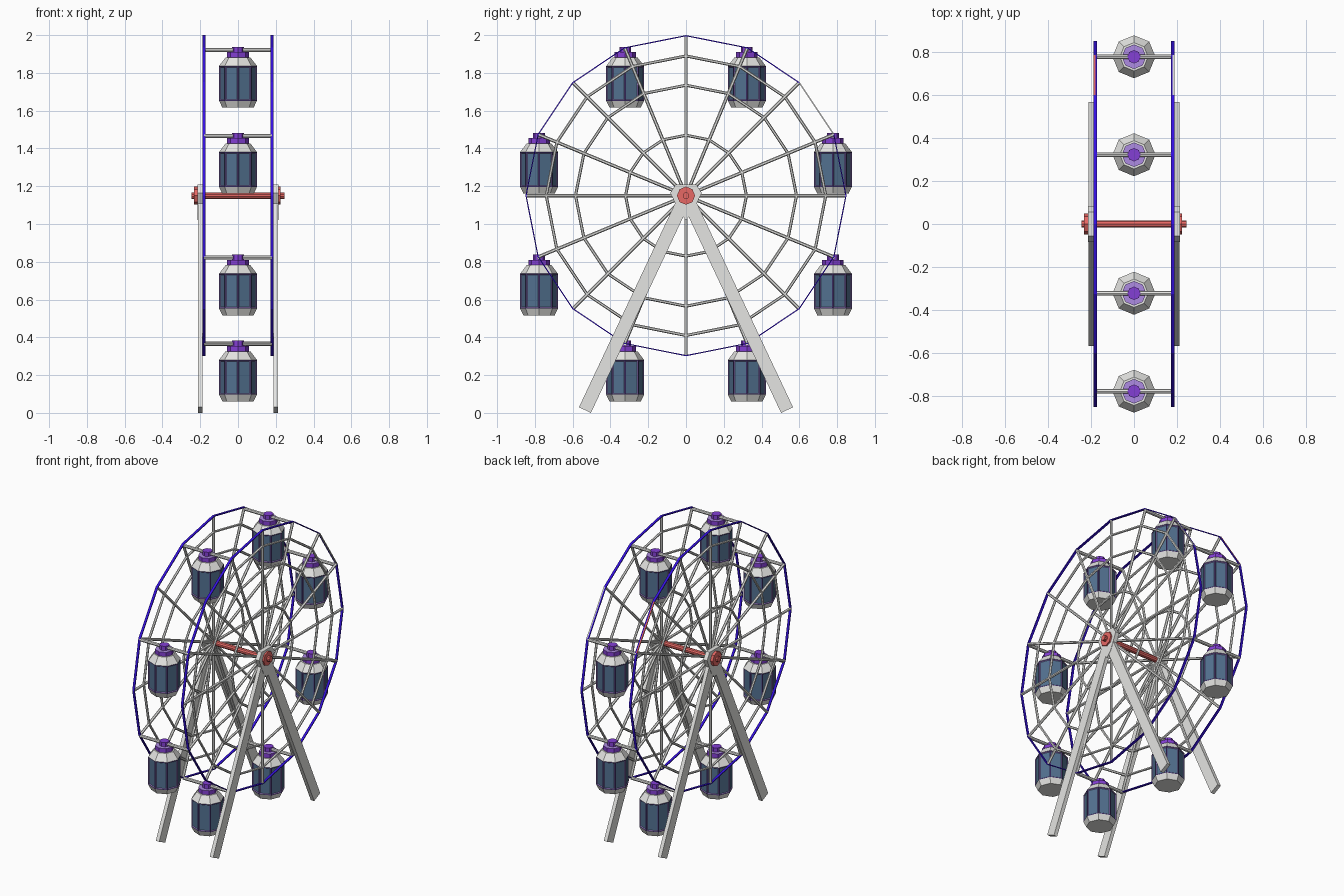
import bpy, bmesh
from math import sin, cos, pi
from mathutils import Vector, Matrix

cube = bpy.data.objects.get("Cube")
if cube:
    bpy.data.objects.remove(cube, do_unlink=True)


def material(name, rgb):
    m = bpy.data.materials.new(name)
    m.use_nodes = True
    m.diffuse_color = (*rgb, 1)
    m.node_tree.nodes["Principled BSDF"].inputs["Base Color"].default_value = (*rgb, 1)
    return m


GREY = material("light grey", (0.78, 0.78, 0.76))
BLUE = material("bright blue", (0.035, 0.005, 0.75))
RED = material("red", (0.8, 0.14, 0.13))
PURPLE = material("purple", (0.23, 0.05, 0.66))
LAVENDER = material("lavender", (0.42, 0.26, 0.76))
VIOLET = material("dark violet", (0.07, 0.04, 0.2))
GLASS = material("window blue", (0.085, 0.165, 0.28))

HUB_Z = 1.15
RIM_R = 0.848
SIDE_X = 0.18
STEPS = 16


def finish(name, bm, *mats):
    bmesh.ops.recalc_face_normals(bm, faces=bm.faces)
    mesh = bpy.data.meshes.new(name)
    bm.to_mesh(mesh)
    bm.free()
    for m in mats:
        mesh.materials.append(m)
    ob = bpy.data.objects.new(name, mesh)
    bpy.context.collection.objects.link(ob)
    return ob


def bar(bm, a, b, r, sides=6):
    """Straight tube between two points."""
    a, b = Vector(a), Vector(b)
    d = b - a
    place = Matrix.Translation((a + b) / 2) @ d.to_track_quat("Z", "Y").to_matrix().to_4x4()
    bmesh.ops.create_cone(bm, cap_ends=True, segments=sides, radius1=r, radius2=r,
                          depth=d.length, matrix=place)


def on_wheel(x, r, step):
    """Point on the wheel, counted from the top towards +y."""
    t = step * 2 * pi / STEPS
    return Vector((x, r * sin(t), HUB_Z + r * cos(t)))


def prism(bm, outline, x0, x1):
    """Extrude a y-z outline along x."""
    face = bm.faces.new([bm.verts.new((x0, y, z)) for y, z in outline])
    ext = bmesh.ops.extrude_face_region(bm, geom=[face])
    moved = [v for v in ext["geom"] if isinstance(v, bmesh.types.BMVert)]
    bmesh.ops.translate(bm, verts=moved, vec=(x1 - x0, 0, 0))


def rim_strip(bm, step, x0, x1):
    """Flat strip of the rim between two neighbouring spokes."""
    corners = [on_wheel(0, r, s) for r, s in ((RIM_R - 0.004, step), (RIM_R + 0.002, step),
                                              (RIM_R + 0.002, step + 1), (RIM_R - 0.004, step + 1))]
    prism(bm, [(c.y, c.z) for c in corners], x0, x1)


# Two wheel sides: spokes, inner rings and coloured outer rim
for side, label in ((1, "left"), (-1, "right")):
    x = side * SIDE_X
    inner, outer = x - side * 0.008, x + side * 0.008
    spokes, rings, rim, accent = (bmesh.new() for _ in range(4))
    for i in range(STEPS):
        bar(spokes, (x, 0, HUB_Z), on_wheel(x, RIM_R - 0.004, i), 0.009)
        for r in (0.32, 0.585, 0.74):
            bar(rings, on_wheel(x, r, i), on_wheel(x, r, i + 1), 0.008)
        if i == 2:
            # One strip has a differently coloured outer half
            rim_strip(rim, i, inner, x)
            rim_strip(accent, i, x, outer)
        else:
            rim_strip(rim, i, inner, outer)
    finish(label + "_spokes", spokes, GREY)
    finish(label + "_inner_rings", rings, GREY)
    finish(label + "_rim", rim, BLUE)
    finish(label + "_rim_accent", accent, GREY if side > 0 else RED)

# Support frame: a pair of legs, a hub plate and a cap per side
for side, label, cap_end in ((1, "left", 0.224), (-1, "right", 0.232)):
    for way, end in ((1, "back"), (-1, "front")):
        bm = bmesh.new()
        foot = Vector((way * 0.535, 0.015))
        top = Vector((0, HUB_Z))
        along = (top - foot).normalized()
        half = Vector((along.y, -along.x)) * 0.035
        prism(bm, [foot - half, foot + half, top + half, top - half],
              side * 0.187, side * 0.212)
        finish(f"{label}_{end}_leg", bm, GREY)
    bm = bmesh.new()
    prism(bm, [(-0.055, 1.21), (0.055, 1.21), (0.083, 1.165), (0.035, 1.06),
               (0, 1.02), (-0.035, 1.06), (-0.083, 1.165)], side * 0.186, side * 0.214)
    finish(label + "_hub_plate", bm, GREY)
    bm = bmesh.new()
    bar(bm, (side * 0.19, 0, HUB_Z), (side * cap_end, 0, HUB_Z), 0.048, 8)
    finish(label + "_hub_cap", bm, RED)

bm = bmesh.new()
bar(bm, (-0.245, 0, HUB_Z), (0.245, 0, HUB_Z), 0.018, 10)
finish("axle", bm, RED)


def lathe(bm, profile, place, sides=8):
    """Faceted solid from (radius, height) rings, one corner to the front."""
    loops = []
    for r, z in profile:
        loops.append([bm.verts.new(place + Vector((r * cos(t), r * sin(t), z)))
                      for t in (k * 2 * pi / sides for k in range(sides))])
    walls = []
    for low, high in zip(loops, loops[1:]):
        for k in range(sides):
            n = (k + 1) % sides
            walls.append(bm.faces.new((low[k], low[n], high[n], high[k])))
    bm.faces.new(loops[0][::-1])
    lid = bm.faces.new(loops[-1])
    return walls, lid


# Hanging cabins on crossbars, one on every second spoke
for n in range(STEPS // 2):
    hang = on_wheel(0, 0.842, 2 * n + 1) - Vector((0, 0, 0.006))
    bm = bmesh.new()
    bar(bm, hang - Vector((SIDE_X, 0, 0)), hang + Vector((SIDE_X, 0, 0)), 0.011, 8)
    finish(f"crossbar_{n + 1}", bm, GREY)

    bm = bmesh.new()
    walls, _ = lathe(bm, [(0.083, -0.305), (0.1, -0.27), (0.1, -0.085), (0.066, -0.04)], hang)
    panes = walls[8:16]
    bm.normal_update()
    # Each wall gets dark posts, a painted frame and a sunken window
    for mat, width, depth in ((1, 0.006, 0), (2, 0.005, -0.004)):
        border = bmesh.ops.inset_individual(bm, faces=panes, thickness=width, depth=depth)
        for f in border["faces"]:
            f.material_index = mat
    for f in panes:
        f.material_index = 3
    finish(f"cabin_{n + 1}", bm, GREY, VIOLET, LAVENDER, GLASS)

    bm = bmesh.new()
    _, ledge = lathe(bm, [(0.057, -0.042), (0.057, -0.012)], hang)
    ledge.material_index = 1
    lathe(bm, [(0.031, -0.012), (0.031, 0.016)], hang)
    finish(f"cabin_hanger_{n + 1}", bm, PURPLE, LAVENDER)
